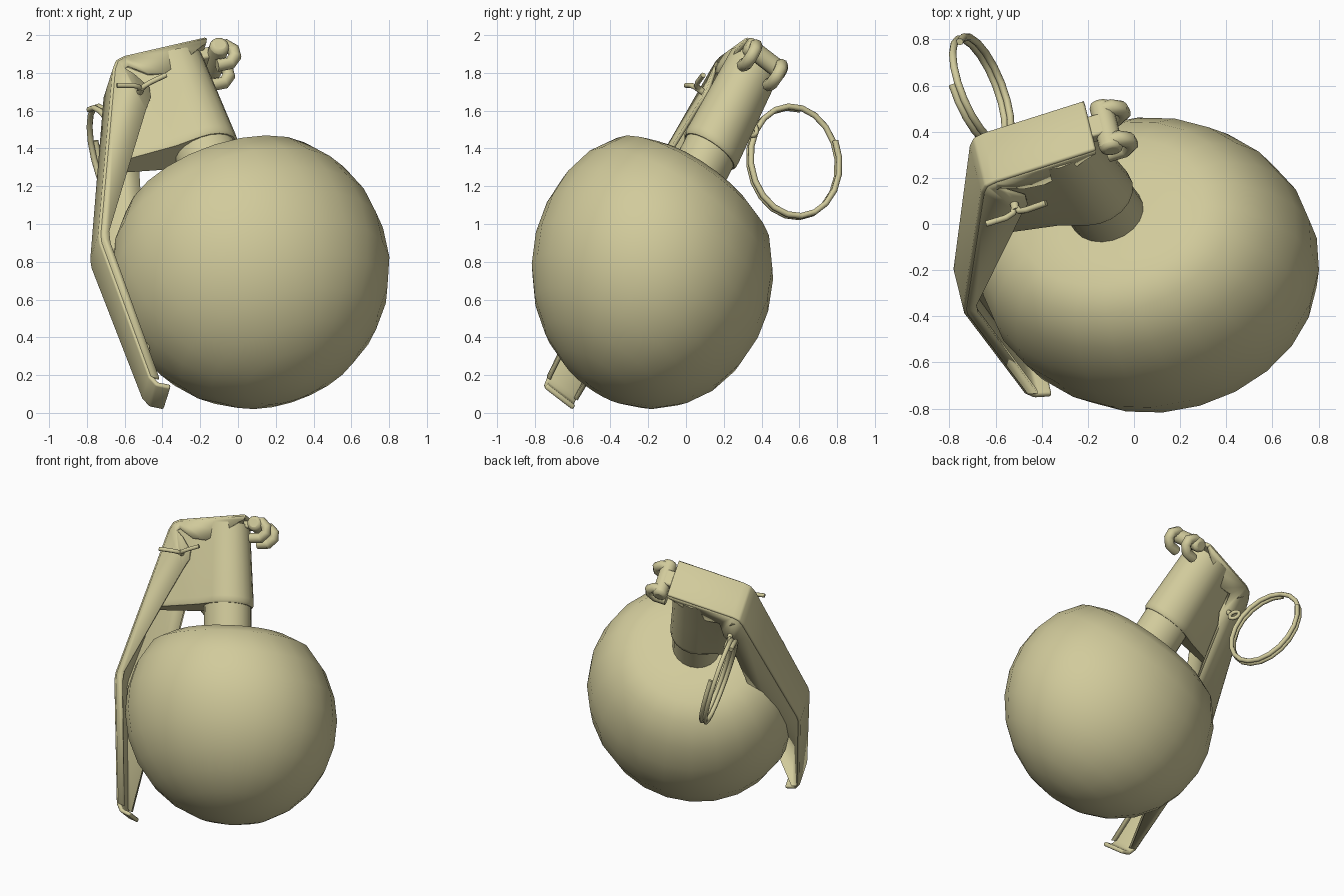
import bpy, bmesh, math
from mathutils import Matrix, Vector

if "Cube" in bpy.data.objects:
    bpy.data.objects.remove(bpy.data.objects["Cube"])

olive = bpy.data.materials.new("khaki_paint")
olive.diffuse_color = (0.64, 0.595, 0.33, 1)
olive.use_nodes = True
olive.node_tree.nodes["Principled BSDF"].inputs["Base Color"].default_value = olive.diffuse_color

# Tilted assembly frame: X = towards lever, Y = across lever, Z = along the neck.
# The assembly is slightly squashed front to back, so the frame is baked into each part.
SQUASH = 0.87
centre = Vector((0.068, -0.178, 0.757))
up = Vector((-0.304, 0.484, 0.821)).normalized()
out = Vector((-0.934, -0.308, -0.164))
out = (out - out.dot(up) * up).normalized()
side = up.cross(out)
frame = Matrix((out, side, up)).transposed().to_4x4()
frame = Matrix.Translation(centre) @ Matrix.Diagonal((1, SQUASH, 1, 1)) @ frame
fuze_frame = frame @ Matrix.Translation((0, 0.015, 0))


def finish(name, bm, matrix=fuze_frame, thick=0, bevel=0, angle=40):
    bmesh.ops.transform(bm, matrix=matrix, verts=bm.verts)
    bmesh.ops.recalc_face_normals(bm, faces=bm.faces)
    me = bpy.data.meshes.new(name)
    bm.to_mesh(me)
    bm.free()
    ob = bpy.data.objects.new(name, me)
    bpy.context.collection.objects.link(ob)
    me.materials.append(olive)
    if thick:
        m = ob.modifiers.new("thickness", 'SOLIDIFY')
        m.thickness, m.offset = thick, 0
    if bevel:
        m = ob.modifiers.new("rounding", 'BEVEL')
        m.width, m.segments, m.limit_method = bevel, 2, 'ANGLE'
    bpy.ops.object.select_all(action='DESELECT')
    bpy.context.view_layer.objects.active = ob
    ob.select_set(True)
    bpy.ops.object.shade_smooth_by_angle(angle=math.radians(angle))
    return ob


def loft(name, loops, **kw):
    """Skin closed loops of equal length and cap both ends."""
    bm = bmesh.new()
    rings = [[bm.verts.new(p) for p in loop] for loop in loops]
    for r, s in zip(rings, rings[1:]):
        n = len(r)
        for i in range(n):
            bm.faces.new((r[i], r[(i + 1) % n], s[(i + 1) % n], s[i]))
    bm.faces.new(rings[0])
    bm.faces.new(rings[-1])
    return finish(name, bm, **kw)


def circle(r, x, z, n=20):
    return [(x + r * math.cos(2 * math.pi * i / n), r * math.sin(2 * math.pi * i / n), z) for i in range(n)]


def rod(name, pts, r, matrix=fuze_frame):
    """Round wire along a path."""
    cu = bpy.data.curves.new(name, 'CURVE')
    cu.dimensions, cu.bevel_depth, cu.bevel_resolution, cu.use_fill_caps = '3D', r, 2, True
    sp = cu.splines.new('POLY')
    sp.points.add(len(pts) - 1)
    for p, q in zip(sp.points, pts):
        p.co = (*(matrix @ Vector(q)), 1)
    ob = bpy.data.objects.new(name, cu)
    bpy.context.collection.objects.link(ob)
    cu.materials.append(olive)
    return ob


# Body: ball with a flattened top, turned about the neck axis
profile = [(0.1, 0.572), (0.27, 0.57), (0.42, 0.547), (0.55, 0.485), (0.66, 0.33), (0.72, 0.16)]
profile += [(0.737 * math.cos(math.radians(t)), -0.737 * math.sin(math.radians(t))) for t in range(0, 90, 14)]
loft("body", [circle(r, 0, z, 24) for r, z in profile], matrix=frame, angle=60)

# Neck
loft("neck", [circle(0.165, 0.015, z) for z in (0.45, 0.82)])


# Fuze head: round over the neck, pinched to a narrow web at the lever
def head_section(z, end, tip, r, mid):
    arc = [math.radians(70 + 220 * i / 12) for i in range(13)]
    pts = [(0.015 + r * math.cos(t), r * math.sin(t), z) for t in arc]
    pts += [(0.2, -mid, z), (end - 0.02, -tip, z), (end, -tip + 0.02, z)]
    return pts + [(end, tip - 0.02, z), (end - 0.02, tip, z), (0.2, mid, z)]


loft("fuze_head", [head_section(0.755, 0.54, 0.055, 0.172, 0.115), head_section(0.77, 0.54, 0.06, 0.182, 0.12),
                   head_section(0.8, 0.53, 0.06, 0.182, 0.12), head_section(1.05, 0.45, 0.09, 0.172, 0.12),
                   head_section(1.315, 0.36, 0.125, 0.162, 0.13)])

# Lever strip: (out, height, half width)
path = [(-0.16, 1.352, 0.147), (0.31, 1.325, 0.148), (0.355, 1.31, 0.148), (0.385, 1.265, 0.147),
        (0.78, 0.29, 0.128), (0.79, 0.24, 0.126), (0.785, -0.61, 0.106), (0.765, -0.66, 0.105), (0.7, -0.69, 0.105)]
bm = bmesh.new()
rows = [[bm.verts.new((x, s * w, z)) for s in (-1, 1)] for x, z, w in path]
for r, s in zip(rows, rows[1:]):
    bm.faces.new((r[0], r[1], s[1], s[0]))
finish("lever", bm, thick=0.028, bevel=0.01)


# Lever flanges: thin cheeks that narrow down the strip
def width(z):
    return 0.1 + 0.041 * max(0, min(1, (z + 0.65) / 1.97))


cheek = [(-0.16, 1.352), (0.31, 1.325), (0.355, 1.31), (0.385, 1.265), (0.78, 0.29), (0.79, 0.24), (0.785, -0.61),
         (0.745, -0.63), (0.745, 0.23), (0.73, 0.3), (0.3, 0.99), (0.25, 1.06), (0.24, 1.12), (0.295, 1.215),
         (0.335, 1.262), (0.31, 1.272), (0.22, 1.205), (0.13, 1.19), (0, 1.24), (-0.09, 1.3), (-0.15, 1.33)]
for name, s in (("front_flange", 1), ("back_flange", -1)):
    bm = bmesh.new()
    f = bm.faces.new([bm.verts.new((x, s * width(z), z)) for x, z in cheek])
    bmesh.ops.triangulate(bm, faces=[f])
    finish(name, bm, thick=0.02)

# Hinge: cross barrel, tongue joining it to the lever, two curled lugs
bm = bmesh.new()
bmesh.ops.create_cone(bm, cap_ends=True, segments=14, radius1=0.052, radius2=0.052, depth=0.29,
                      matrix=Matrix.Translation((-0.22, 0, 1.305)) @ Matrix.Rotation(math.pi / 2, 4, 'X'))
finish("hinge_barrel", bm, bevel=0.02)
loft("hinge_tongue", [[(x, y, z) for y, z in ((-0.06, 1.29), (0.06, 1.29), (0.06, 1.355), (-0.06, 1.355))]
                      for x in (-0.22, -0.12)], bevel=0.01)
for name, y in (("hinge_lug_front", 0.095), ("hinge_lug_back", -0.095)):
    curl = [(-0.22, 1.32), (-0.265, 1.32), (-0.298, 1.285), (-0.295, 1.245), (-0.255, 1.21), (-0.18, 1.21)]
    rod(name, [(x, y, z) for x, z in curl], 0.035)

# Safety pin: shank through the head, split prongs in front, eye behind
rod("pin_shank", [(0.3, -0.18, 1.1), (0.3, 0.19, 1.1)], 0.018)
rod("pin_prong_outer", [(0.3, 0.16, 1.1), (0.315, 0.2, 1.1), (0.35, 0.218, 1.105), (0.44, 0.228, 1.117)], 0.014)
rod("pin_prong_inner", [(0.3, 0.16, 1.1), (0.285, 0.2, 1.1), (0.25, 0.21, 1.11), (0.155, 0.218, 1.133)], 0.014)
eye = [(0.3 + 0.012 * math.sin(t), -0.215 + 0.035 * math.cos(t), 1.1 + 0.035 * math.sin(t))
       for t in (2 * math.pi * i / 12 for i in range(13))]
rod("pin_eye", eye, 0.013)

# Pull ring: wire coil of nearly two turns
c, u, v = Vector((-0.665, 0.572, 1.33)), Vector((-0.09, 0.232, 0)), Vector((-0.08, -0.02, 0.292))
n = u.cross(v).normalized()
coil = []
for i in range(38):
    t = math.radians(75 + 18 * i)
    coil.append(c + u * math.cos(t) + v * math.sin(t) + n * (i / 37 - 0.5) * 0.05)
rod("pull_ring", coil, 0.016, matrix=Matrix.Identity(4))
